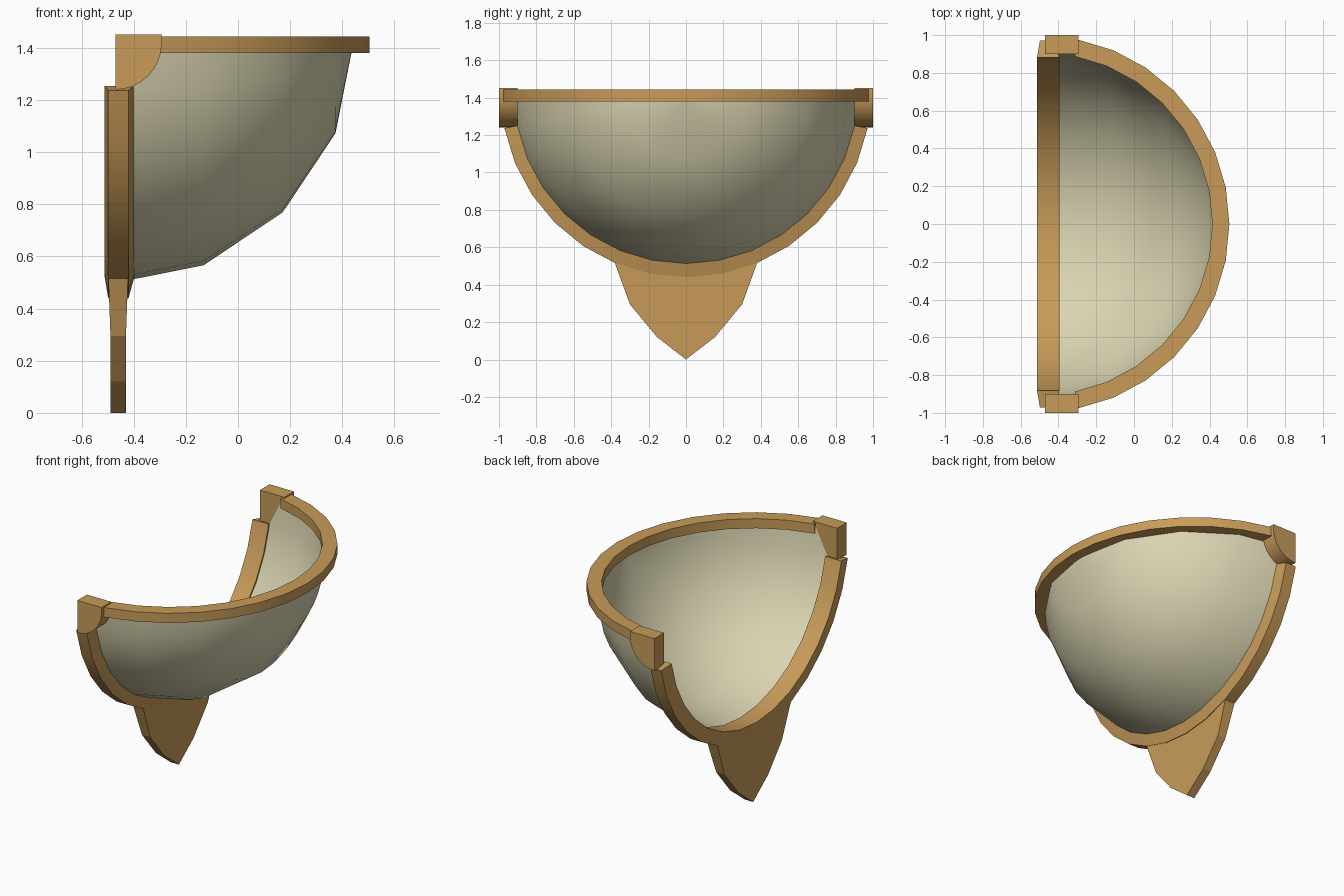
import bpy, bmesh, math

if "Cube" in bpy.data.objects:
    bpy.data.objects.remove(bpy.data.objects["Cube"])

CX, CZ = -0.49, 1.43      # centre of the bowl
STEP = math.pi / 16


def material(name, color):
    m = bpy.data.materials.new(name)
    m.diffuse_color = (*color, 1)
    m.use_nodes = True
    m.node_tree.nodes["Principled BSDF"].inputs["Base Color"].default_value = m.diffuse_color
    return m


wood = material("wood", (0.58, 0.33, 0.10))
canvas = material("pale_shell", (0.70, 0.66, 0.44))


def make(name, verts, faces, mat, smooth=True):
    mesh = bpy.data.meshes.new(name)
    mesh.from_pydata(verts, [], faces)
    bm = bmesh.new()
    bm.from_mesh(mesh)
    bmesh.ops.remove_doubles(bm, verts=bm.verts, dist=1e-5)
    bmesh.ops.recalc_face_normals(bm, faces=bm.faces)
    bm.to_mesh(mesh)
    bm.free()
    mesh.materials.append(mat)
    ob = bpy.data.objects.new(name, mesh)
    bpy.context.collection.objects.link(ob)
    if smooth:
        bpy.ops.object.select_all(action='DESELECT')
        ob.select_set(True)
        bpy.context.view_layer.objects.active = ob
        bpy.ops.object.shade_smooth_by_angle(angle=math.radians(30))
    return ob


def loft(name, rows, mat, closed=True, smooth=True):
    """Skin a list of equal-length cross-sections; closed sections get end caps."""
    n = len(rows[0])
    verts = [v for r in rows for v in r]
    faces = []
    for i in range(len(rows) - 1):
        for j in range(n if closed else n - 1):
            k = (j + 1) % n
            faces.append((i * n + j, i * n + k, (i + 1) * n + k, (i + 1) * n + j))
    if closed:
        faces += [tuple(range(n)), tuple(range((len(rows) - 1) * n, len(rows) * n))]
    return make(name, verts, faces, mat, smooth)


angles = [k * STEP for k in range(-7, 8)]

# horizontal half-round rim
rim_section = [(0.905, 1.38), (0.995, 1.38), (0.995, 1.443), (0.905, 1.443)]
loft("top_rim", [[(CX + r * math.cos(a), r * math.sin(a), z) for r, z in rim_section]
                 for a in angles], wood)

# vertical half-round back frame, wider on its inner edge
frame_section = [(0.90, -0.513), (0.99, -0.498), (0.99, -0.42), (0.90, -0.395)]
loft("back_frame", [[(x, r * math.sin(a), CZ - r * math.cos(a)) for r, x in frame_section]
                    for a in angles], wood)

# quarter-sphere shell with its pole pointing forward
R = 0.935
radii = [(R * math.cos(t), R * math.sin(t)) for t in (math.pi / 8 * k for k in range(5))]
radii[-1] = (0.075, 0.92)     # back edge sits inside the frame
loft("bowl_shell", [[(CX + d, r * math.sin(a), CZ - 0.01 - (r - 0.01) * math.cos(a))
                     for a in (k * STEP for k in range(-8, 9))]
                    for d, r in radii], canvas, closed=False)

# corner blocks with a rounded lower edge
arc = [(-0.47 + 0.177 * math.cos(t), 1.415 - 0.175 * math.sin(t))
       for t in (math.pi / 16 * k for k in range(9))]
profile = [(-0.47, 1.452), (-0.293, 1.452)] + arc
for side, label in ((1, "left"), (-1, "right")):
    loft("corner_block_" + label,
         [[(x, side * y, z) for x, z in profile] for y in (0.9, 1.0)], wood)

# pointed finial plate under the frame
half = [(0.38, 0.515), (0.30, 0.295), (0.155, 0.12)]
top = [(0.98 * math.sin(a), CZ - 0.98 * math.cos(a)) for a in (-STEP, 0, STEP)]
outline = top + half + [(0, 0)] + [(-y, z) for y, z in reversed(half)]


def plate_x(z, base, flare):
    return base + flare * min(1, max(0, (z - 0.29) / 0.22))


loft("bottom_finial", [[(plate_x(z, b, f), y, z) for y, z in outline]
                       for b, f in ((-0.489, -0.008), (-0.43, 0.008))], wood, smooth=False)
